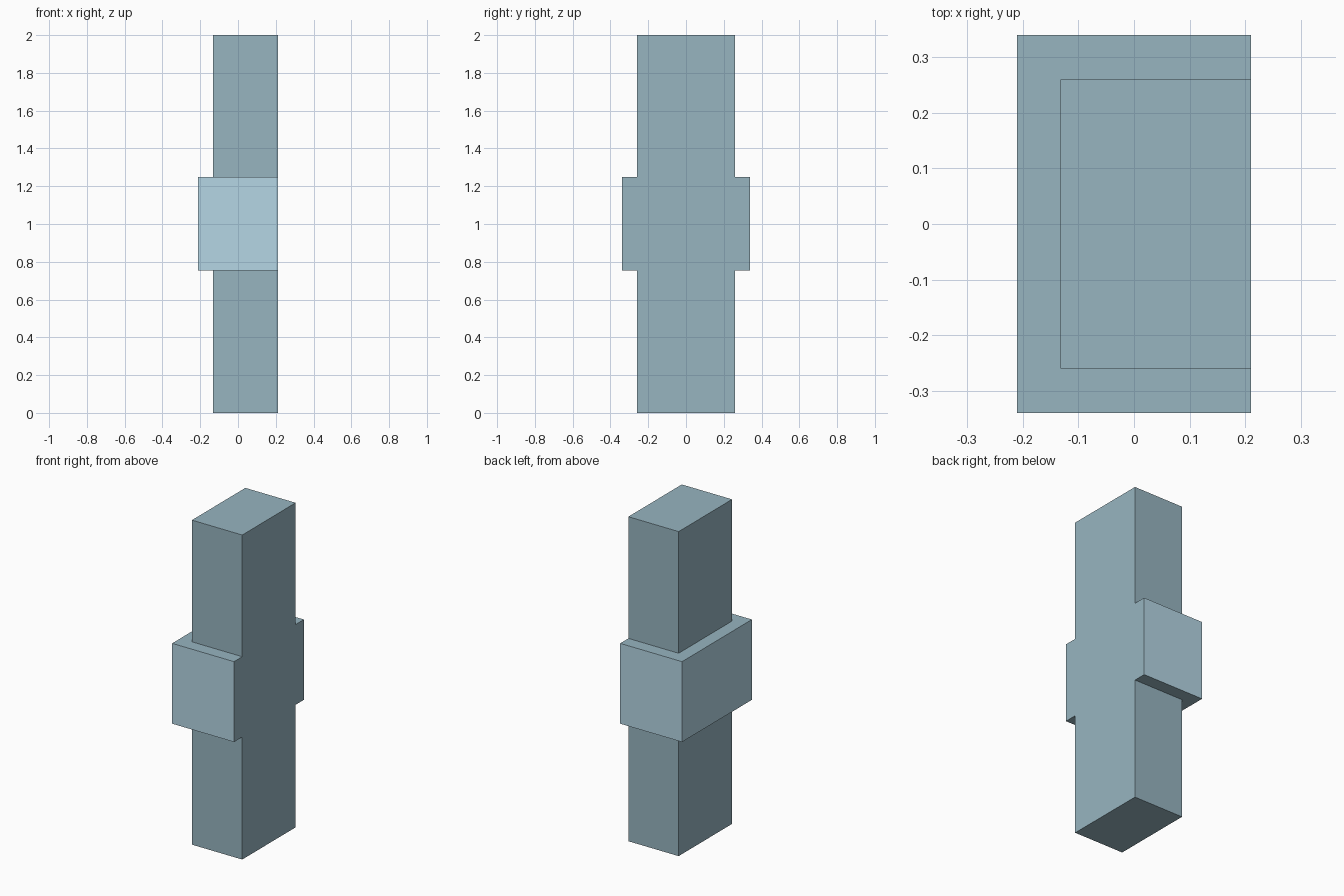
import bpy

if "Cube" in bpy.data.objects:
    bpy.data.objects.remove(bpy.data.objects["Cube"])


def material(name, rgb):
    mat = bpy.data.materials.new(name)
    mat.diffuse_color = (*rgb, 1)
    mat.use_nodes = True
    mat.node_tree.nodes["Principled BSDF"].inputs["Base Color"].default_value = mat.diffuse_color
    return mat


def box(name, lo, hi):
    """Axis-aligned box between two corners."""
    bpy.ops.mesh.primitive_cube_add(size=1)
    ob = bpy.context.object
    ob.name = name
    ob.location = [(a + b) / 2 for a, b in zip(lo, hi)]
    ob.scale = [b - a for a, b in zip(lo, hi)]
    bpy.ops.object.transform_apply(location=True, rotation=False, scale=True)
    return ob


FLUSH_X = 0.211  # flush plane shared by column and collar
dark = material("slate", (0.31, 0.46, 0.53))
light = material("pale_slate", (0.46, 0.67, 0.78))

# Collar wrapping three sides of the column (merged into it below)
collar = box("collar", (-0.211, -0.34, 0.755), (FLUSH_X, 0.34, 1.25))

# Tall column
column = box("column", (-0.132, -0.26, 0), (FLUSH_X, 0.26, 2))
column.data.materials.append(dark)
column.data.materials.append(light)

# Merge into one solid so the flush side is a single clean face
union = column.modifiers.new("merge_collar", 'BOOLEAN')
union.operation = 'UNION'
union.solver = 'EXACT'
union.object = collar
bpy.context.view_layer.objects.active = column
bpy.ops.object.modifier_apply(modifier=union.name)
bpy.data.objects.remove(collar)
column.name = "column_with_collar"

# Pale panels on the three outer sides of the collar
for face in column.data.polygons:
    x, y, _ = face.center
    panel = abs(y) > 0.335 or x < -0.205
    face.material_index = 1 if panel else 0
